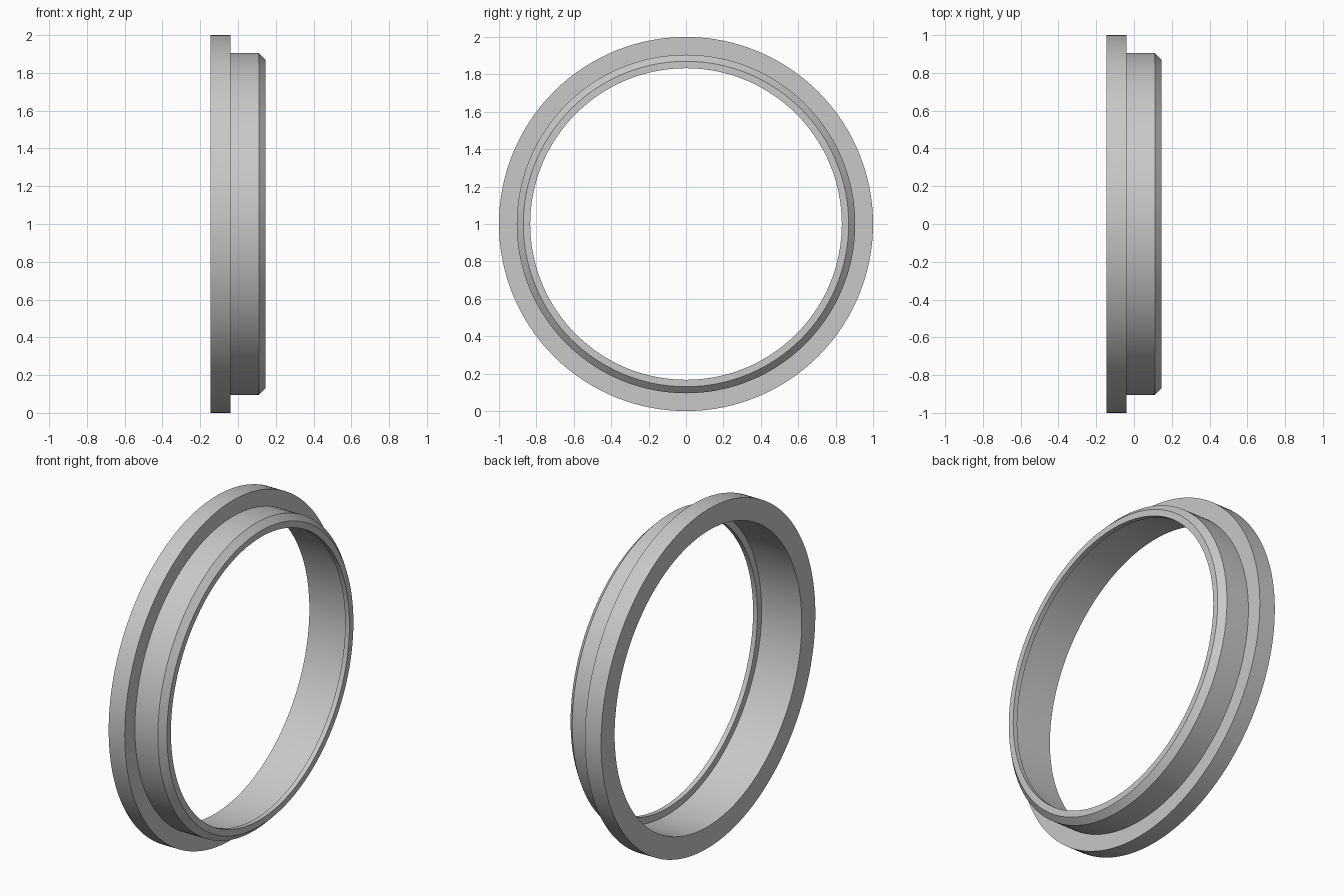
import bpy
import bmesh
from math import radians, tau
from mathutils import Matrix, Vector

cube = bpy.data.objects.get("Cube")
if cube:
    bpy.data.objects.remove(cube, do_unlink=True)

# Plain grey finish
grey = bpy.data.materials.new("grey")
grey.use_nodes = True
color = (0.58, 0.58, 0.58, 1)
grey.diffuse_color = color
grey.node_tree.nodes["Principled BSDF"].inputs["Base Color"].default_value = color


def turned_part(name, profile, segments=128):
    """Revolve a closed (x, radius) profile about the x axis."""
    bm = bmesh.new()
    verts = [bm.verts.new((x, 0, r)) for x, r in profile]
    edges = [bm.edges.new((a, b)) for a, b in zip(verts, verts[1:] + verts[:1])]
    bmesh.ops.spin(bm, geom=verts + edges, cent=(0, 0, 0), axis=(1, 0, 0),
                   angle=tau, steps=segments, use_merge=True)
    bmesh.ops.remove_doubles(bm, verts=bm.verts, dist=0.0001)
    bmesh.ops.recalc_face_normals(bm, faces=bm.faces)
    bmesh.ops.transform(bm, matrix=Matrix.Translation(Vector((0, 0, 1))), verts=bm.verts)
    mesh = bpy.data.meshes.new(name)
    bm.to_mesh(mesh)
    bm.free()
    mesh.materials.append(grey)
    obj = bpy.data.objects.new(name, mesh)
    bpy.context.collection.objects.link(obj)
    bpy.ops.object.select_all(action="DESELECT")
    obj.select_set(True)
    bpy.context.view_layer.objects.active = obj
    bpy.ops.object.shade_smooth_by_angle(angle=radians(25))
    return obj


# Flange, collar with chamfered end, and inner retaining lip
turned_part("flanged_ring", [
    (-0.145, 0.873), (-0.145, 1.0), (-0.04, 1.0),
    (-0.04, 0.905), (0.11, 0.905), (0.145, 0.87),
    (0.145, 0.833), (0.117, 0.833), (0.117, 0.873),
])
